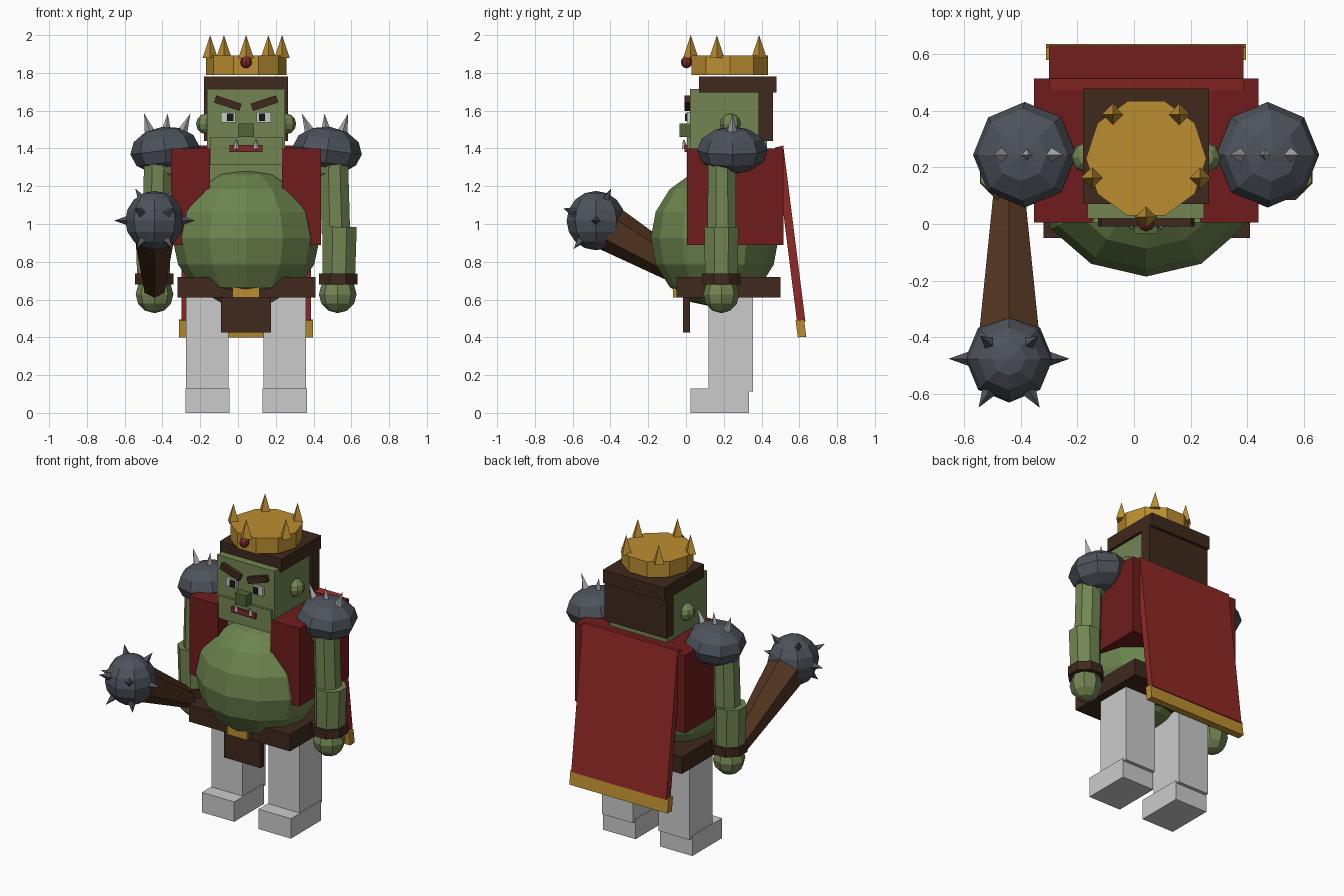
import bpy, bmesh, math
from mathutils import Vector, Matrix

if "Cube" in bpy.data.objects:
    bpy.data.objects.remove(bpy.data.objects["Cube"])

CX = 0.043  # symmetry plane of the body


def mat(name, r, g, b):
    m = bpy.data.materials.new(name)
    m.diffuse_color = (r, g, b, 1)
    m.use_nodes = True
    m.node_tree.nodes["Principled BSDF"].inputs["Base Color"].default_value = m.diffuse_color
    return m


SKIN = mat("skin", .17, .235, .085)
BELLY = mat("belly_skin", .15, .23, .075)
DARKSKIN = mat("dark_skin", .085, .13, .035)
VEST = mat("vest_red", .16, .012, .012)
CAPE = mat("cape_red", .28, .022, .02)
GOLD = mat("gold", .5, .27, .03)
BROWN = mat("leather", .05, .022, .012)
WOOD = mat("wood", .085, .035, .015)
STEEL = mat("steel", .075, .085, .105)
SPIKE = mat("spike_grey", .4, .4, .4)
WHITE = mat("eye_white", .6, .6, .55)
BLACK = mat("black", .01, .01, .012)
RED = mat("mouth_red", .2, .02, .02)


def finish(name, bm, m):
    bmesh.ops.recalc_face_normals(bm, faces=bm.faces)
    me = bpy.data.meshes.new(name)
    bm.to_mesh(me)
    bm.free()
    ob = bpy.data.objects.new(name, me)
    bpy.context.collection.objects.link(ob)
    if m:
        me.materials.append(m)
    return ob


def box(name, x, y, z, m=None, tilt=0):
    """Box from (min, max) ranges, optionally rolled about the y axis."""
    bm = bmesh.new()
    c = Vector(((x[0] + x[1]) / 2, (y[0] + y[1]) / 2, (z[0] + z[1]) / 2))
    s = Matrix.Diagonal((x[1] - x[0], y[1] - y[0], z[1] - z[0], 1))
    bmesh.ops.create_cube(bm, size=1, matrix=Matrix.Translation(c) @ Matrix.Rotation(tilt, 4, 'Y') @ s)
    return finish(name, bm, m)


def ball(name, c, r, m, seg=8, rings=6, tilt=0, spin=0):
    bm = bmesh.new()
    mtx = (Matrix.Translation(c) @ Matrix.Rotation(tilt, 4, 'Y')
           @ Matrix.Diagonal((*r, 1)) @ Matrix.Rotation(spin, 4, 'Z'))
    bmesh.ops.create_uvsphere(bm, u_segments=seg, v_segments=rings, radius=1, matrix=mtx)
    return finish(name, bm, m)


def rod(name, a, b, r1, r2, m, seg=8, spin=0):
    """Cylinder or cone from point a to point b."""
    a, b = Vector(a), Vector(b)
    d = b - a
    bm = bmesh.new()
    mtx = (Matrix.Translation((a + b) / 2) @ d.to_track_quat('Z', 'Y').to_matrix().to_4x4()
           @ Matrix.Rotation(spin, 4, 'Z'))
    bmesh.ops.create_cone(bm, cap_ends=True, segments=seg, radius1=r1, radius2=r2, depth=d.length, matrix=mtx)
    bmesh.ops.remove_doubles(bm, verts=bm.verts, dist=1e-5)
    return finish(name, bm, m)


def slab(name, profile, x0, x1, m):
    """Extrude a (y, z) profile across x."""
    bm = bmesh.new()
    f = bm.faces.new([bm.verts.new((x0, y, z)) for y, z in profile])
    new = bmesh.ops.extrude_face_region(bm, geom=[f])["geom"]
    bmesh.ops.translate(bm, vec=(x1 - x0, 0, 0), verts=[v for v in new if isinstance(v, bmesh.types.BMVert)])
    return finish(name, bm, m)


def span(s, a, b):
    """x range from a to b outward on side s."""
    return sorted((CX + s * a, CX + s * b))


# Belly, torso, belt
ball("belly", (CX, .152, .925), (.39, .338, .365), BELLY, 12, 8)
box("torso", (-.25, .34), (.1, .46), (.95, 1.36), SKIN)
box("belt", (-.32, .41), (-.05, .5), (.61, .72), BROWN)
box("belt_buckle", (-.03, .115), (-.07, .0), (.612, .7), GOLD)
box("loincloth", (-.09, .175), (-.017, .02), (.425, .63), BROWN)

# Vest back and cape
box("vest_back", (-.34, .425), (.42, .515), (.89, 1.4), VEST)
slab("cape", [(.472, 1.405), (.515, 1.415), (.632, .485), (.588, .48)], -.3, .387, CAPE)
slab("cape_hem", [(.58, .49), (.625, .495), (.637, .402), (.592, .4)], -.312, .397, GOLD)

# Head, jaw and hair
box("head", (-.165, .248), (.02, .43), (1.315, 1.715), SKIN)
box("jaw", (-.145, .235), (.005, .3), (1.312, 1.46), SKIN)
box("hair_top", (-.18, .265), (.07, .48), (1.695, 1.78), BROWN)
box("hair_back", (-.18, .265), (.385, .46), (1.44, 1.7), BROWN)
box("nose", (.002, .084), (-.035, .03), (1.46, 1.532), DARKSKIN)
box("mouth", (-.045, .13), (-.008, .02), (1.382, 1.418), RED)

# Crown with points and gem
rod("crown", (CX, .232, 1.79), (CX, .232, 1.892), .213, .213, GOLD, 10, math.pi / 2)
for i in range(5):
    a = -math.pi / 2 + i * math.tau / 5
    p = Vector((CX + .2 * math.cos(a), .225 + .2 * math.sin(a), 1.88))
    rod("crown_point", p, p + Vector((0, 0, .12)), .04, 0, GOLD, 4)
ball("crown_gem", (CX, .003, 1.857), (.03, .03, .033), RED)

# Mirrored parts: face, vest panels, arms, shoulders and legs
for s in (-1, 1):
    box("eye", span(s, .055, .133), (.004, .03), (1.538, 1.592), WHITE)
    box("pupil", span(s, .067, .1), (-.004, .02), (1.545, 1.585), BLACK)
    box("eyebrow", span(s, .026, .168), (-.008, .025), (1.62, 1.66), BROWN, -s * .32)
    ball("ear", (CX + s * .212, .235, 1.53), (.053, .055, .055), SKIN)
    tx = CX + s * .052
    rod("tooth", (tx, -.006, 1.398), (tx, -.012, 1.445), .016, .004, WHITE, 4)

    box("vest_panel", span(s, .19, .397), (.005, .515), (.89, 1.4), VEST)

    x = CX + s * .43
    ball("shoulder_guard", (x, .245, 1.39), (.184, .187, .125), STEEL, 8, 6, s * .12)
    for off, lean in ((-.085, -.135), (-.005, -.015), (.075, .11)):
        rod("shoulder_spike", (x + s * off, .245, 1.47), (x + s * lean, .245, 1.585), .032, 0, SPIKE, 4)

    ball("upper_shoulder", (CX + s * .44, .2, 1.315), (.09, .09, .09), SKIN)
    rod("upper_arm", (CX + s * .475, .19, .95), (CX + s * .465, .19, 1.36), .082, .08, SKIN, 8, math.pi / 8)
    rod("forearm", (CX + s * .49, .187, .69), (CX + s * .495, .187, .985), .093, .098, SKIN, 8, math.pi / 8)
    rod("wristband", (CX + s * .487, .187, .68), (CX + s * .487, .187, .738), .11, .11, BROWN, 8, math.pi / 8)
    ball("hand", (CX + s * .485, .187, .628), (.1, .095, .1), SKIN, 8, 6)

    box("leg", span(s, .093, .317), (.12, .355), (.112, .7))
    box("foot", span(s, .088, .322), (.025, .333), (0, .13))

# Spiked club held in the hand on the -x side
head = Vector((-.442, -.477, 1.018))
grip = Vector((-.442, .2, .62))
rod("club_handle", grip, head.lerp(grip, .12), .052, .12, WOOD, 6)
ball("club_head", head, (.155, .155, .157), STEEL, 8, 8)
for s in (-1, 1):
    for d in ((1, 0, 0), (.48, .38, .8), (.45, -.55, -.7), (.5, -.8, .3)):
        v = Vector((s * d[0], d[1], d[2])).normalized()
        rod("club_spike", head + v * .13, head + v * .214, .03, 0, SPIKE if d[0] == 2 else STEEL, 4)
